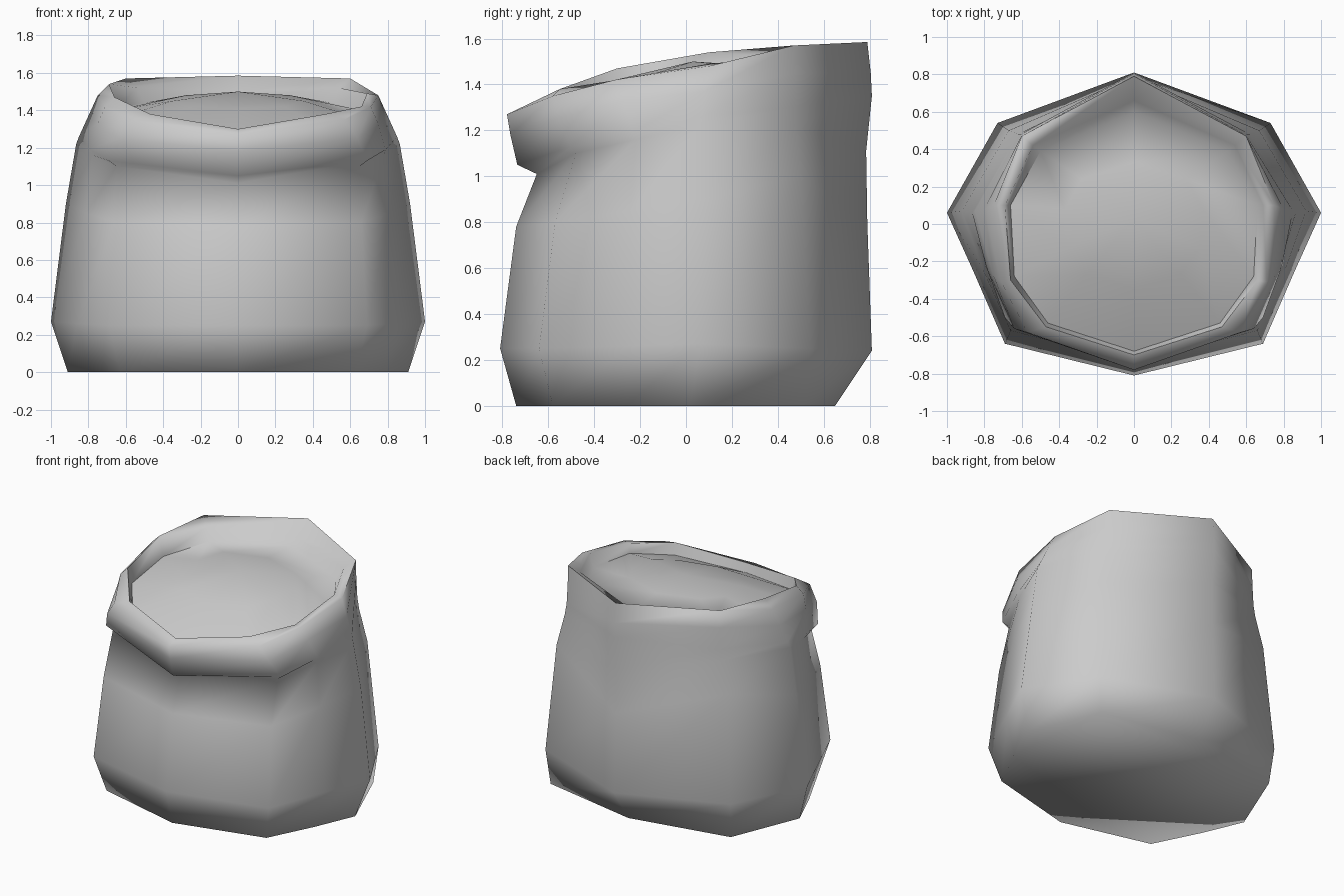
import bpy, bmesh, math

cube = bpy.data.objects.get("Cube")
if cube:
    bpy.data.objects.remove(cube)

mat = bpy.data.materials.new("plain_grey")
mat.use_nodes = True
GREY = (0.6, 0.6, 0.6, 1)
mat.diffuse_color = GREY
mat.node_tree.nodes["Principled BSDF"].inputs["Base Color"].default_value = GREY

# Half outline of each ring, front to back: (x, y, z)
bottom = [(0, -.74, 0), (.63, -.58, 0), (.79, -.26, 0), (.91, .02, 0), (.71, .51, 0), (0, .65, 0)]
belly = [(0, -.81, .25), (.69, -.64, .25), (.86, -.25, .26), (1, .06, .27), (.73, .54, .25), (0, .81, .24)]
chest = [(0, -.74, .78), (.66, -.57, .8), (.81, -.24, .85), (.92, .07, .9), (.67, .5, 1), (0, .79, .8)]
crease = [(0, -.65, 1.01), (.65, -.48, 1.1), (.78, -.22, 1.16), (.865, .06, 1.22), (.62, .48, 1.22), (0, .785, 1.11)]
fold = [(0, -.735, 1.05), (.69, -.5, 1.13), (.79, -.23, 1.19), (.85, .07, 1.26), (.605, .48, 1.3), (0, .81, 1.35)]
collar = [(0, -.765, 1.18), (.64, -.56, 1.25), (.75, -.28, 1.33), (.8, .08, 1.37), (.6, .475, 1.45), (0, .805, 1.45)]
rim = [(0, -.78, 1.27), (.57, -.58, 1.35), (.71, -.31, 1.42), (.75, .1, 1.48), (.6, .47, 1.57), (0, .79, 1.585)]
lip = [(0, -.7, 1.3), (.47, -.55, 1.38), (.66, -.3, 1.42), (.69, .1, 1.49), (.54, .42, 1.52), (0, .66, 1.5)]
# Heaped filling that closes the mouth
fill_edge = [(0, -.68, 1.24), (.46, -.53, 1.3), (.64, -.28, 1.36), (.66, .1, 1.4), (.5, .39, 1.44), (0, .6, 1.46)]
fill_heap = [(0, -.35, 1.41), (.25, -.27, 1.42), (.35, -.13, 1.45), (.37, .08, 1.46), (.28, .24, 1.48), (0, .33, 1.48)]


def full_ring(half, lift=0):
    """Mirror a half outline; lift raises the right side of the mouth."""
    other = [(-x, y, z + (lift if i in (2, 3) else 0))
             for i, (x, y, z) in enumerate(half)][1:-1]
    return half + other[::-1]


# Sack body, rolled collar and filling as one skin
bm = bmesh.new()
rings = [[bm.verts.new(p) for p in full_ring(h, .05 if h is lip else 0)]
         for h in (bottom, belly, chest, crease, fold, collar, rim, lip, fill_edge, fill_heap)]
count = len(rings[0])
for low, high in zip(rings, rings[1:]):
    for i in range(count):
        j = (i + 1) % count
        bm.faces.new((low[i], low[j], high[j], high[i]))
bm.faces.new(rings[0][::-1])
center = bm.verts.new((0, 0.03, 1.5))
for i in range(count):
    bm.faces.new((rings[-1][i], rings[-1][(i + 1) % count], center))
bmesh.ops.recalc_face_normals(bm, faces=bm.faces)

mesh = bpy.data.meshes.new("sack")
bm.to_mesh(mesh)
bm.free()
sack = bpy.data.objects.new("sack", mesh)
bpy.context.collection.objects.link(sack)
mesh.materials.append(mat)
bpy.context.view_layer.objects.active = sack
sack.select_set(True)
bpy.ops.object.shade_smooth_by_angle(angle=math.radians(80))
